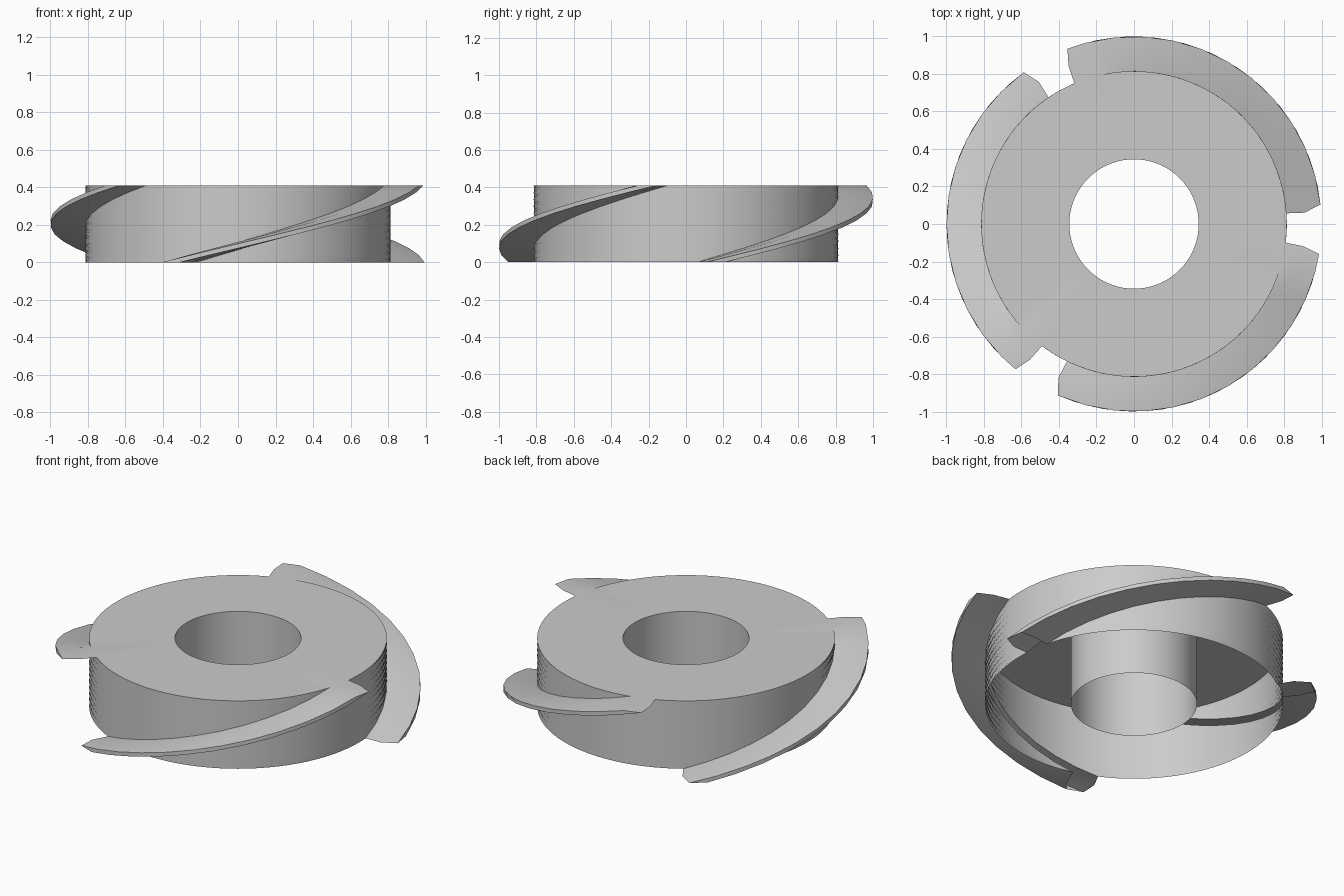
import bpy, bmesh
from math import radians, cos, sin

if "Cube" in bpy.data.objects:
    bpy.data.objects.remove(bpy.data.objects["Cube"])

H = 0.41            # height
R_WALL = 0.815      # outer wall radius
R_HOLE = 0.345      # centre tube radius
TWIST = 99          # degrees of twist over the height
SLICES = 11

# one tooth of the cross-section at z = 0: (radius, angle in degrees)
TOOTH = [(R_WALL, 4), (0.912, 3.8), (1.0, 6), (1.0, 11.8), (0.912, 13.5), (R_WALL, 14)]
ARC = 28            # wall segments between two teeth

section = []
for k in range(3):
    base = 120 * k
    section += [(r, a + base) for r, a in TOOTH]
    section += [(R_WALL, base + 14 + 110 * i / ARC) for i in range(1, ARC)]


def ring(bm, pts, z, turn=0):
    return [bm.verts.new((r * cos(radians(a + turn)), r * sin(radians(a + turn)), z))
            for r, a in pts]


def skin(bm, low, high, flip=False):
    n = len(low)
    for i in range(n):
        j = (i + 1) % n
        f = [low[i], low[j], high[j], high[i]]
        bm.faces.new(f[::-1] if flip else f)


def loop_edges(bm, vs):
    return [bm.edges.get((vs[i - 1], vs[i])) for i in range(len(vs))]


def finish(bm, name):
    me = bpy.data.meshes.new(name)
    bm.to_mesh(me)
    bm.free()
    ob = bpy.data.objects.new(name, me)
    bpy.context.collection.objects.link(ob)
    bpy.ops.object.select_all(action='DESELECT')
    ob.select_set(True)
    bpy.context.view_layer.objects.active = ob
    bpy.ops.object.shade_smooth_by_angle(angle=radians(25))
    return ob


# threaded shell: twisted section, annular top cap, centre tube, open underneath
bm = bmesh.new()
rings = [ring(bm, section, H * s / SLICES, TWIST * s / SLICES) for s in range(SLICES + 1)]
for low, high in zip(rings, rings[1:]):
    skin(bm, low, high)

# centre tube
circle = [(R_HOLE, 360 * i / 72) for i in range(72)]
tube_low, tube_high = ring(bm, circle, 0), ring(bm, circle, H)
skin(bm, tube_low, tube_high, flip=True)

# top cap between the outer section and the hole
cap = bmesh.ops.triangle_fill(
    bm, use_beauty=True, use_dissolve=False, normal=(0, 0, 1),
    edges=loop_edges(bm, rings[-1]) + loop_edges(bm, tube_high))
for f in cap["geom"]:
    if isinstance(f, bmesh.types.BMFace):
        f.normal_update()
        if f.normal.z < 0:
            f.normal_flip()
finish(bm, "threaded_ring")
